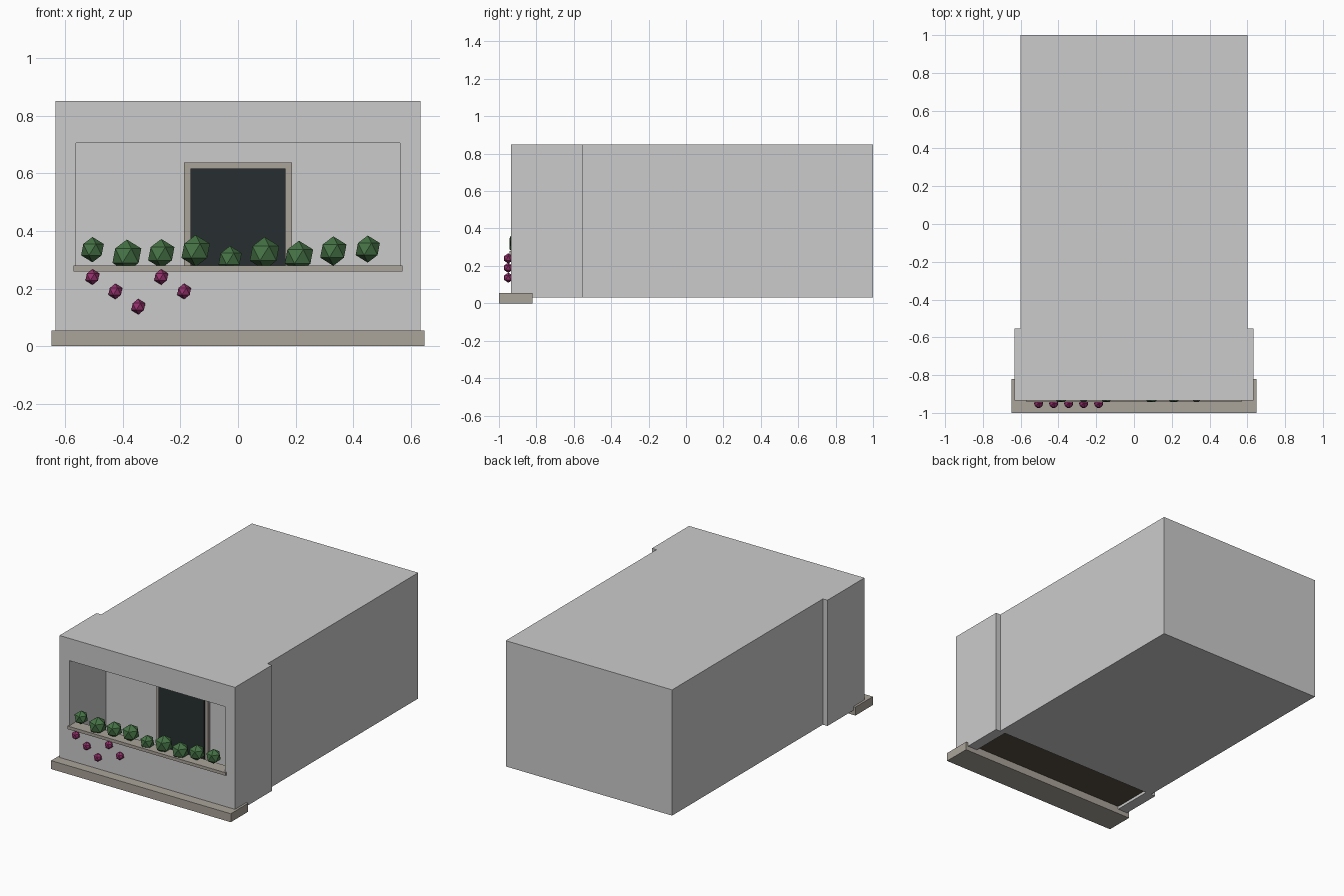
import bpy

if "Cube" in bpy.data.objects:
    bpy.data.objects.remove(bpy.data.objects["Cube"])


def material(name, rgb):
    m = bpy.data.materials.new(name)
    m.diffuse_color = (*rgb, 1)
    m.use_nodes = True
    m.node_tree.nodes["Principled BSDF"].inputs["Base Color"].default_value = m.diffuse_color
    return m


stone = material("stone", (0.40, 0.37, 0.32))
timber = material("timber", (0.10, 0.075, 0.05))
glass = material("dark_glass", (0.02, 0.028, 0.03))
leaf = material("leaf", (0.06, 0.17, 0.06))
petal = material("petal", (0.30, 0.03, 0.15))


def box(name, lo, hi, mat=None):
    centre = [(a + b) / 2 for a, b in zip(lo, hi)]
    bpy.ops.mesh.primitive_cube_add(size=1, location=centre)
    o = bpy.context.object
    o.name = name
    o.scale = [b - a for a, b in zip(lo, hi)]
    bpy.ops.object.transform_apply(location=False, rotation=False, scale=True)
    if mat:
        o.data.materials.append(mat)
    return o


def ball(name, loc, r, mat):
    bpy.ops.mesh.primitive_ico_sphere_add(subdivisions=1, radius=r, location=loc)
    o = bpy.context.object
    o.name = name
    o.data.materials.append(mat)


def cut(target, cutter):
    m = target.modifiers.new("cut", 'BOOLEAN')
    m.operation = 'DIFFERENCE'
    m.solver = 'EXACT'
    m.object = cutter
    bpy.context.view_layer.objects.active = target
    bpy.ops.object.modifier_apply(modifier=m.name)
    bpy.data.objects.remove(cutter)


# Room volume behind the balcony
box("room_block", (-0.6, -0.555, 0.03), (0.6, 1.0, 0.85))

# Balcony shell: hollow, with a wide front opening above a parapet
shell = box("balcony_shell", (-0.633, -0.935, 0.03), (0.633, -0.553, 0.85))
cut(shell, box("cavity", (-0.562, -0.87, -0.1), (0.562, -0.5, 0.705)))
cut(shell, box("opening", (-0.562, -1.0, 0.27), (0.562, -0.8, 0.705)))

# Floor, front base slab and parapet ledge
box("balcony_floor", (-0.562, -0.88, 0.048), (0.562, -0.555, 0.06), timber)
box("base_slab", (-0.648, -1.0, 0.0), (0.648, -0.82, 0.055), stone)
box("parapet_ledge", (-0.57, -0.943, 0.26), (0.57, -0.86, 0.28), stone)

# Door in the back wall
box("door_frame", (-0.187, -0.575, 0.05), (0.187, -0.55, 0.637), stone)
box("door_panel", (-0.165, -0.585, 0.05), (0.165, -0.55, 0.617), glass)

# Row of shrubs on the ledge: (height, radius)
shrubs = [(0.335, 0.044), (0.314, 0.056), (0.321, 0.051), (0.331, 0.055),
          (0.303, 0.045), (0.322, 0.057), (0.311, 0.055), (0.330, 0.051),
          (0.337, 0.047)]
for i, (z, r) in enumerate(shrubs):
    ball("shrub", (-0.505 + 0.1194 * i, -0.895, z), r, leaf)

# Hanging blossoms
for i, z in enumerate([0.24, 0.19, 0.137, 0.24, 0.19]):
    ball("blossom", (-0.505 + 0.0795 * i, -0.95, z), 0.027, petal)
